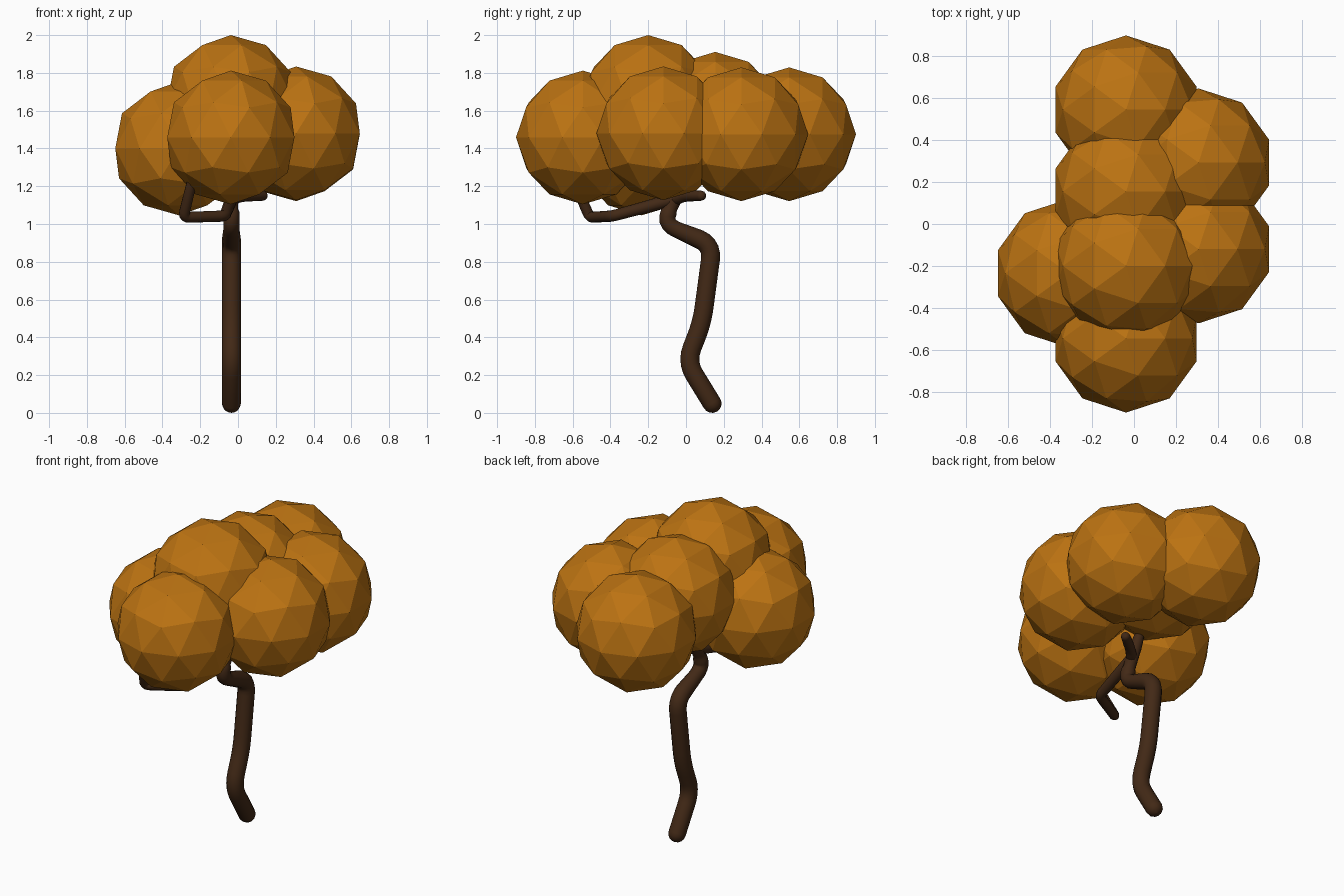
import bpy, math
from mathutils import Vector

if "Cube" in bpy.data.objects:
    bpy.data.objects.remove(bpy.data.objects["Cube"])


def material(name, color):
    m = bpy.data.materials.new(name)
    m.diffuse_color = color
    m.use_nodes = True
    m.node_tree.nodes["Principled BSDF"].inputs["Base Color"].default_value = m.diffuse_color
    return m


BARK = material("bark", (0.055, 0.022, 0.008, 1))
LEAF = material("foliage", (0.50, 0.17, 0.006, 1))


def limb(name, nodes, bend=0.05):
    """Round tube through (x, y, z, radius) nodes with soft bends and domed ends."""
    pts = [Vector(n[:3]) for n in nodes]
    rad = [n[3] for n in nodes]
    path = []
    # domed start
    d = (pts[0] - pts[1]).normalized()
    for a in (88, 65, 45, 22, 0):
        t = math.radians(a)
        path.append((pts[0] + d * rad[0] * math.sin(t), rad[0] * math.cos(t)))
    # rounded bends
    for i in range(1, len(pts) - 1):
        p = pts[i]
        to_a, to_b = pts[i - 1] - p, pts[i + 1] - p
        a = p + to_a.normalized() * min(bend, to_a.length * 0.45)
        b = p + to_b.normalized() * min(bend, to_b.length * 0.45)
        for k in range(6):
            t = k / 5
            path.append((a * (1 - t) ** 2 + p * 2 * t * (1 - t) + b * t * t, rad[i]))
    # domed end
    d = (pts[-1] - pts[-2]).normalized()
    for a in (0, 22, 45, 65, 88):
        t = math.radians(a)
        path.append((pts[-1] + d * rad[-1] * math.sin(t), rad[-1] * math.cos(t)))

    cu = bpy.data.curves.new(name, 'CURVE')
    cu.dimensions = '3D'
    cu.bevel_depth = 1.0
    cu.bevel_resolution = 4
    cu.use_fill_caps = True
    sp = cu.splines.new('POLY')
    sp.points.add(len(path) - 1)
    for q, (co, r) in zip(sp.points, path):
        q.co = (*co, 1)
        q.radius = r
    sp.use_smooth = True
    cu.materials.append(BARK)
    ob = bpy.data.objects.new(name, cu)
    bpy.context.collection.objects.link(ob)


# crooked trunk
limb("trunk", [(-0.035, 0.138, 0.05, 0.05), (-0.035, 0.003, 0.27, 0.05),
               (-0.035, 0.085, 0.48, 0.05), (-0.035, 0.14, 0.89, 0.05),
               (-0.035, -0.12, 1.0, 0.043), (-0.035, -0.055, 1.14, 0.036),
               (-0.035, 0.0, 1.24, 0.03)], 0.08)

# short branch to the right and the long hooked branch to the left
limb("right_branch", [(-0.035, -0.06, 1.13, 0.034), (0.03, 0.0, 1.15, 0.03),
                      (0.13, 0.08, 1.15, 0.027)])
limb("left_branch", [(-0.035, -0.065, 1.13, 0.034), (-0.07, -0.39, 1.042, 0.03),
                     (-0.29, -0.51, 1.035, 0.029), (-0.245, -0.59, 1.22, 0.027)], 0.035)

# faceted foliage clumps
CLUMPS = [(-0.038, 0.546, 1.475), (0.308, 0.293, 1.475), (0.308, -0.12, 1.48),
          (-0.038, 0.155, 1.557), (-0.038, -0.2, 1.646), (-0.038, -0.546, 1.458),
          (-0.313, -0.235, 1.40)]
for i, loc in enumerate(CLUMPS):
    bpy.ops.mesh.primitive_ico_sphere_add(subdivisions=2, radius=0.354, location=loc)
    ob = bpy.context.object
    ob.name = f"foliage_clump_{i + 1}"
    ob.data.materials.append(LEAF)
